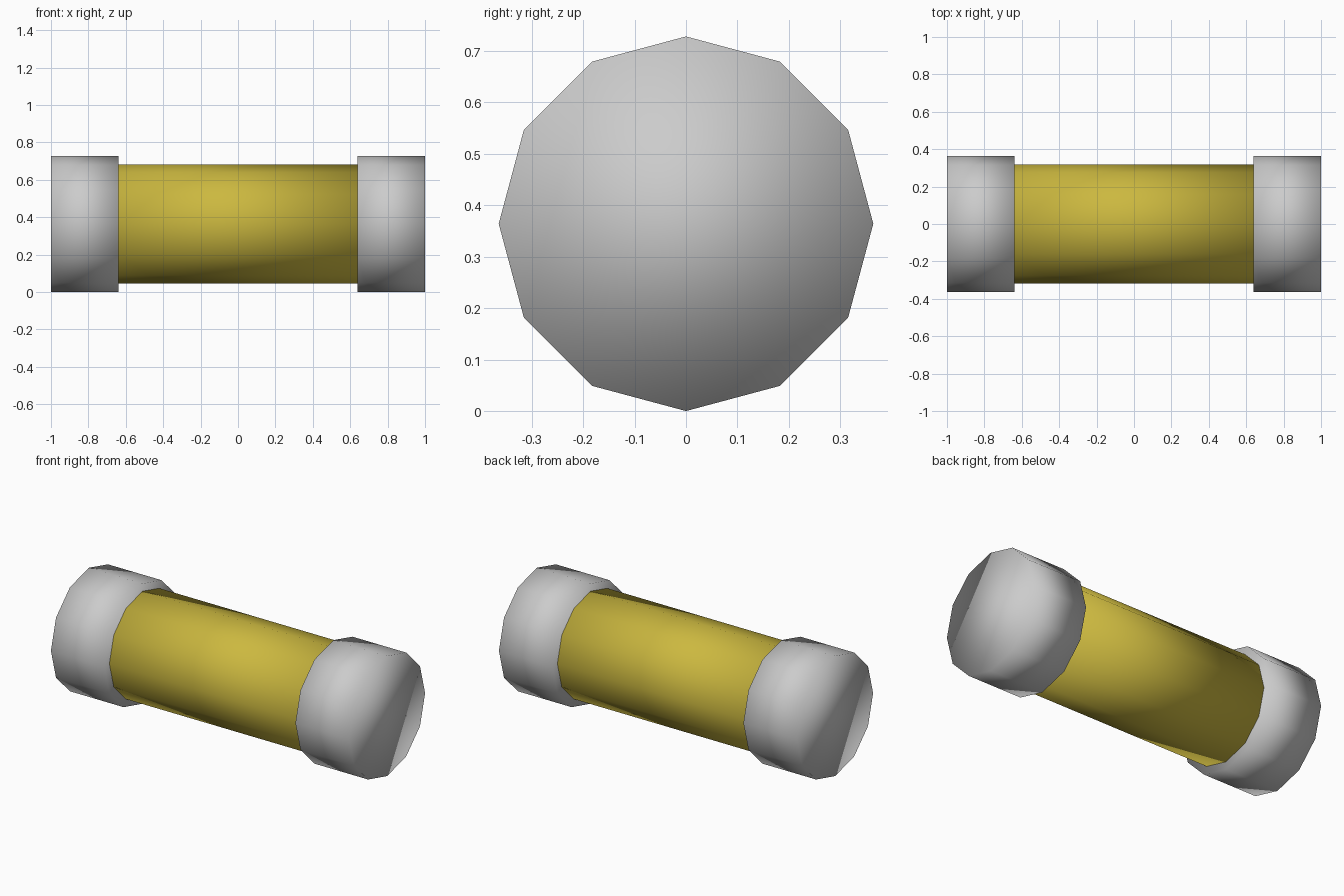
import bpy
from math import pi

if "Cube" in bpy.data.objects:
    bpy.data.objects.remove(bpy.data.objects["Cube"])

RADIUS = 0.364   # end cap radius, also the axis height
SIDES = 12


def barrel(name, radius, x0, x1):
    """Smooth-shaded low-poly cylinder lying along x."""
    bpy.ops.mesh.primitive_cylinder_add(
        vertices=SIDES, radius=radius, depth=x1 - x0,
        location=((x0 + x1) / 2, 0, RADIUS), rotation=(0, pi / 2, 0))
    obj = bpy.context.object
    obj.name = name
    bpy.ops.object.shade_smooth()
    return obj


# Ochre tube between the caps
tube = barrel("tube_body", 0.318, -0.64, 0.64)
ochre = bpy.data.materials.new("ochre")
ochre.diffuse_color = (0.6, 0.48, 0.05, 1)
ochre.use_nodes = True
ochre.node_tree.nodes["Principled BSDF"].inputs["Base Color"].default_value = ochre.diffuse_color
tube.data.materials.append(ochre)

# Grey end caps
barrel("left_end_cap", RADIUS, -1.0, -0.64)
barrel("right_end_cap", RADIUS, 0.64, 1.0)
